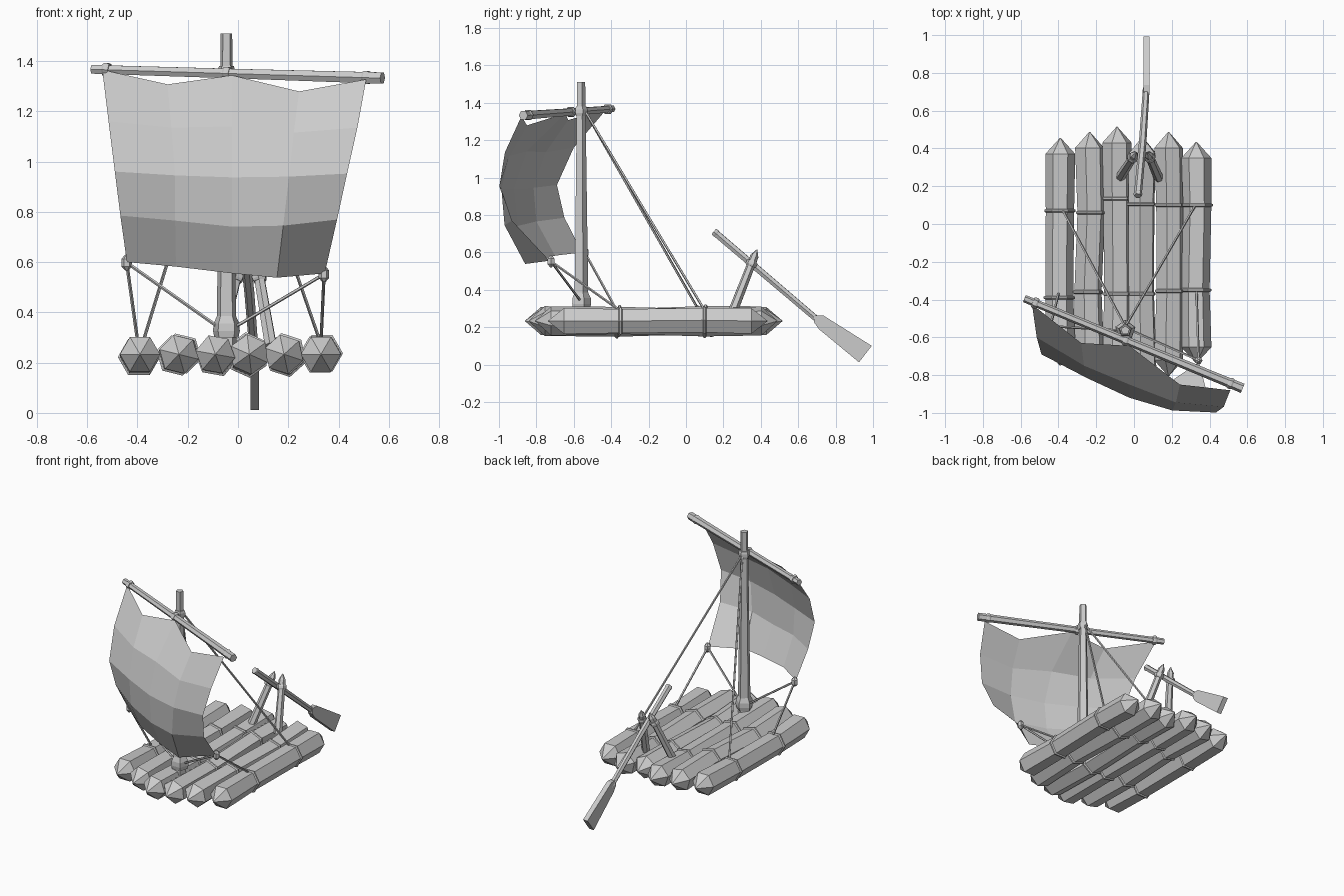
import bpy, bmesh, math, random
from mathutils import Vector as V

if "Cube" in bpy.data.objects:
    bpy.data.objects.remove(bpy.data.objects["Cube"])
random.seed(4)


def tube(name, pts, radii, sides=6, spin=0.0):
    """Flat-shaded closed tube through pts with a radius at each point."""
    pts = [V(p) for p in pts]
    d = (pts[-1] - pts[0]).normalized()
    u = d.cross(V((0, 0, 1)))
    u = V((1, 0, 0)) if u.length < 0.05 else u.normalized()
    v = d.cross(u).normalized()
    bm = bmesh.new()
    rings = []
    for p, r in zip(pts, radii):
        angs = [spin + 2 * math.pi * i / sides for i in range(sides)]
        rings.append([bm.verts.new(p + (u * math.cos(a) + v * math.sin(a)) * r) for a in angs])
    for a, b in zip(rings, rings[1:]):
        for i in range(sides):
            j = (i + 1) % sides
            bm.faces.new((a[i], a[j], b[j], b[i]))
    bm.faces.new(rings[0])
    bm.faces.new(rings[-1])
    return finish(name, bm)


def finish(name, bm):
    bmesh.ops.recalc_face_normals(bm, faces=bm.faces)
    me = bpy.data.meshes.new(name)
    bm.to_mesh(me)
    bm.free()
    ob = bpy.data.objects.new(name, me)
    bpy.context.collection.objects.link(ob)
    return ob


def band(name, a, b, t, half, r, sides=6, spin=0.0):
    """Short collar around the line a-b at fraction t."""
    a, b = V(a), V(b)
    d = (b - a).normalized()
    c = a.lerp(b, t)
    return tube(name, [c - d * half, c - d * half * .4, c + d * half * .4, c + d * half],
                [r * .85, r, r, r * .85], sides, spin)


# Deck logs: x, front tip, back tip, front node, back node, spin in degrees
logs = [(-.39, -.75, .456, -.39, .07, 0), (-.235, -.80, .488, -.36, .06, 14),
        (-.09, -.86, .515, -.37, .135, 10), (.045, -.84, .46, -.37, .105, 24),
        (.183, -.806, .488, -.355, .10, 18), (.33, -.737, .435, -.35, .10, 0)]
for n, (x, f, b, n1, n2, s) in enumerate(logs, 1):
    def j():
        return random.uniform(-.01, .01)
    spin = math.radians(s)
    p1, p2 = (x + j(), n1, .23 + j()), (x + j(), n2, .23 + j())
    tube(f"log_{n}", [(x, f, .233), (x, f + .085, .233), p1, p2, (x, b - .085, .233), (x, b, .233)],
         [.002, .08, .074, .075, .079, .002], 6, spin)
    for k, p in enumerate((p1, p2), 1):
        q = (p[0], p[1] + 1, p[2])
        band(f"log_{n}_node_{k}", p, q, 0, .012, .083, 6, spin)

# Mast with flared foot
mx, my = -.046, -.563
tube("mast", [(mx, my, .24), (mx, my, .40), (mx, my, .60), (mx, my, 1.51)],
     [.042, .04, .037, .024], 5, math.pi / 2)
tube("mast_foot", [(mx, my, z) for z in (.30, .325, .355, .385)],
     [.05, .056, .054, .04], 5, math.pi / 2)

# Yard with lashings
ya, yb = (-.58, -.395, 1.367), (.575, -.87, 1.332)
tube("yard", [ya, V(ya).lerp(V(yb), .5), yb], [.02, .022, .026], 6)
for k, t in enumerate((.05, .465, .945), 1):
    band(f"yard_lashing_{k}", ya, yb, t, .014, .03)
band("mast_lashing", (mx, my, 1.32), (mx, my, 1.39), .5, .025, .036, 5, math.pi / 2)

# Billowing sail, five rows of five points
rows = [
    [(-.54, -.425, 1.365), (-.28, -.63, 1.307), (-.024, -.645, 1.343), (.243, -.85, 1.279), (.51, -.88, 1.327)],
    [(-.515, -.60, 1.16), (-.265, -.75, 1.135), (-.024, -.85, 1.14), (.222, -.945, 1.115), (.475, -.968, 1.135)],
    [(-.49, -.69, .96), (-.25, -.815, .945), (-.024, -.92, .937), (.203, -.987, .94), (.434, -.998, .952)],
    [(-.468, -.65, .785), (-.25, -.80, .765), (-.024, -.90, .741), (.18, -.97, .745), (.394, -.93, .769)],
    [(-.442, -.555, .60), (-.247, -.70, .582), (-.022, -.80, .555), (.155, -.86, .538), (.345, -.73, .555)]]
bm = bmesh.new()
g = [[bm.verts.new(p) for p in r] for r in rows]
for a, b in zip(g, g[1:]):
    for i in range(4):
        bm.faces.new((a[i], b[i], b[i + 1], a[i + 1]))
finish("sail", bm)

# Rigging: stays, sheets and corner knots
kl, kr = (-.443, -.54, .598), (.342, -.722, .552)
top = (mx, my + .02, 1.36)
ropes = {"stay_left": (top, (-.375, .068, .29)), "stay_right": (top, (.325, .10, .29)),
         "sheet_left": (kl, (-.40, -.37, .29)), "sheet_right": (kr, (.33, -.355, .29)),
         "tack_left": (kl, (mx - .03, my, .34)), "tack_right": (kr, (mx + .03, my, .34))}
for name, (a, b) in ropes.items():
    tube(name, [a, b], [.007, .007], 5)
for name, (x, y, z) in (("knot_left", kl), ("knot_right", kr)):
    tube(name, [(x, y, z - .032), (x, y, z - .015), (x, y, z + .015), (x, y, z + .032)],
         [.006, .021, .021, .006], 6)

# Oar rest: two leaning posts with pointed tops and lashings
for side, (a, b) in {"left": ((-.075, .245, .27), (.012, .38, .615)),
                     "right": ((.13, .245, .27), (.072, .38, .615))}.items():
    A, B = V(a), V(b)
    tube(f"rest_post_{side}", [A, A.lerp(B, .9), B], [.026, .022, .002], 6)
    band(f"rest_lashing_{side}", a, b, .78, .016, .031)

# Steering oar: shaft and flat blade
tube("oar_shaft", [(.02, .15, .71), (.045, .42, .48), (.065, .72, .225)], [.021, .02, .018], 6)
band("oar_grip", (.02, .15, .71), (.045, .42, .48), .03, .012, .023)
bm = bmesh.new()
outline = [(.685, .262), (.735, .262), (.993, .10), (.925, .012), (.712, .188), (.685, .225)]
face = bm.faces.new([bm.verts.new((.049, y, z)) for y, z in outline])
ext = bmesh.ops.extrude_face_region(bm, geom=[face])
bmesh.ops.translate(bm, vec=(.034, 0, 0), verts=[e for e in ext["geom"] if isinstance(e, bmesh.types.BMVert)])
finish("oar_blade", bm)
